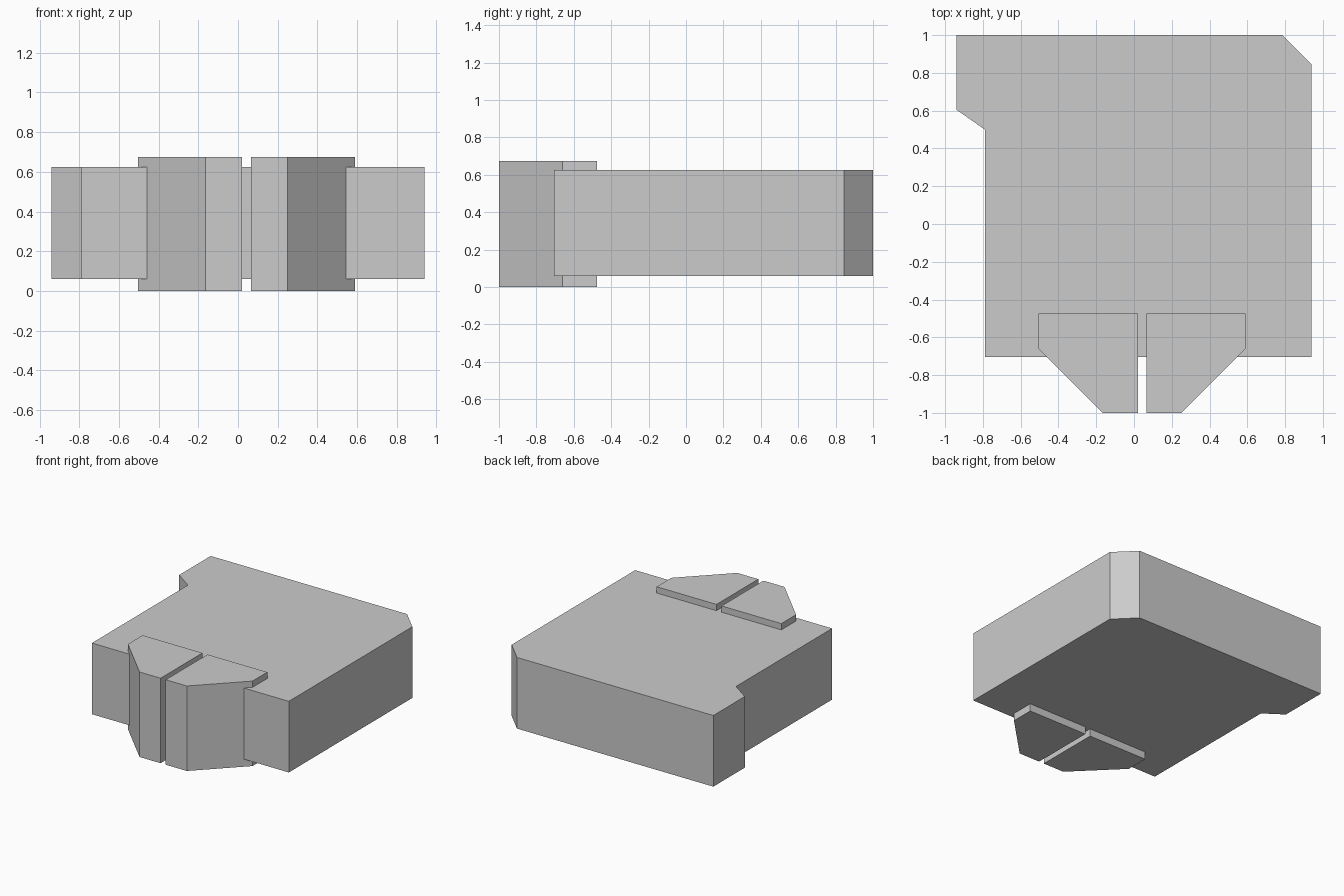
import bpy
import bmesh

cube = bpy.data.objects.get("Cube")
if cube:
    bpy.data.objects.remove(cube, do_unlink=True)

# Single grey finish
grey = bpy.data.materials.new("plain_grey")
grey.use_nodes = True
colour = (0.6, 0.6, 0.6, 1.0)
grey.diffuse_color = colour
grey.node_tree.nodes["Principled BSDF"].inputs["Base Color"].default_value = colour


def prism(name, outline, bottom, top):
    """Extrude a plan outline upward into a flat-sided solid."""
    bm = bmesh.new()
    base = bm.faces.new([bm.verts.new((x, y, bottom)) for x, y in outline])
    result = bmesh.ops.extrude_face_region(bm, geom=[base], use_keep_orig=True)
    raised = [v for v in result["geom"] if isinstance(v, bmesh.types.BMVert)]
    bmesh.ops.translate(bm, verts=raised, vec=(0, 0, top - bottom))
    bmesh.ops.recalc_face_normals(bm, faces=bm.faces)
    mesh = bpy.data.meshes.new(name)
    bm.to_mesh(mesh)
    bm.free()
    mesh.materials.append(grey)
    obj = bpy.data.objects.new(name, mesh)
    bpy.context.collection.objects.link(obj)
    return obj


# Main slab: side step at the back right, chamfer at the back left
prism("main_body", [(-0.79, -0.705), (0.94, -0.705), (0.94, 0.845), (0.785, 1),
                    (-0.94, 1), (-0.94, 0.605), (-0.79, 0.5)], 0.06, 0.625)


# Front blocks: taller than the slab, with tapered outer corners
def front_block(name, inner, nose, outer):
    prism(name, [(inner, -1), (nose, -1), (outer, -0.66),
                 (outer, -0.475), (inner, -0.475)], 0, 0.675)


front_block("right_front_block", 0.02, -0.165, -0.505)
front_block("left_front_block", 0.065, 0.25, 0.59)
